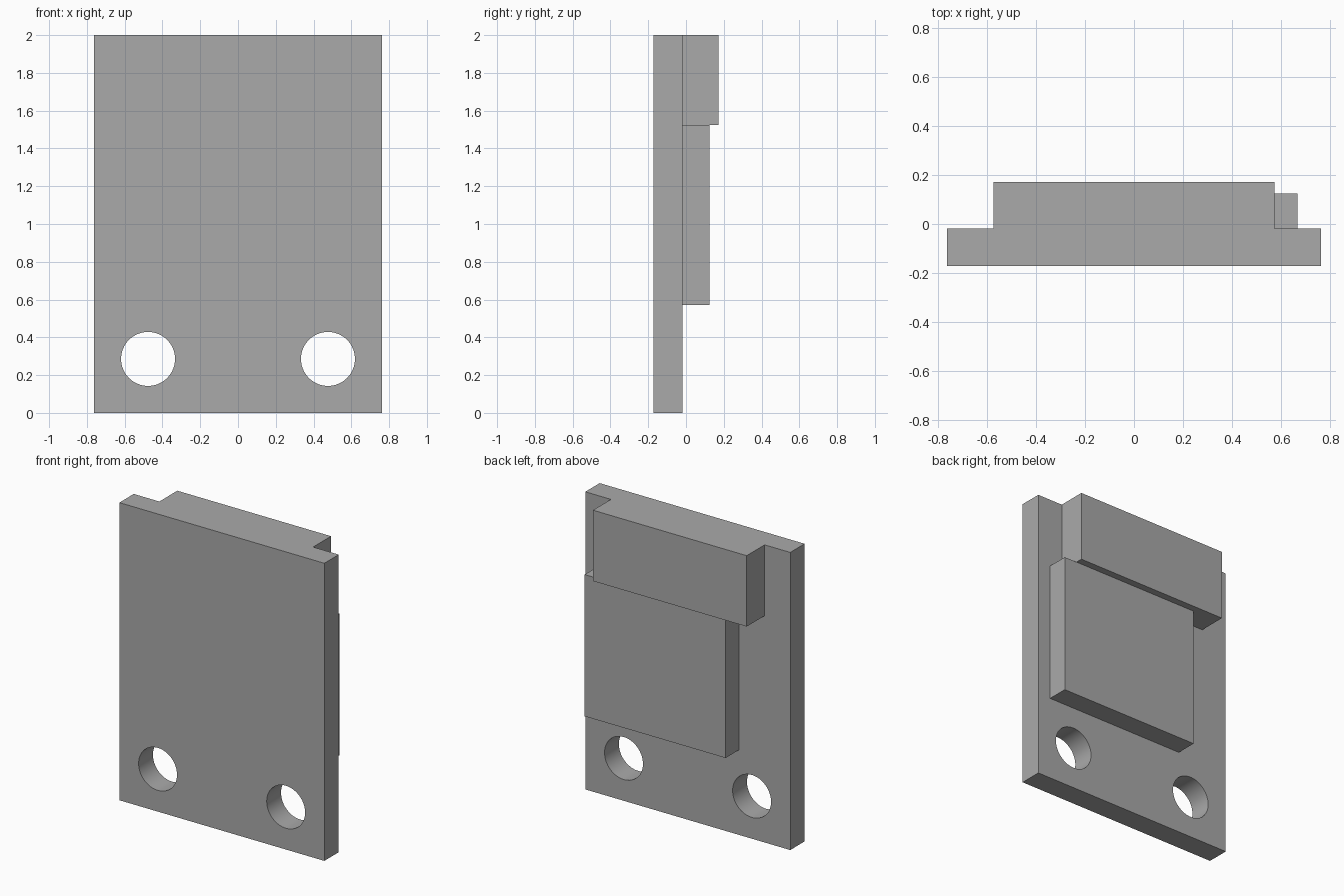
import bpy
import math
from mathutils import Vector

default_cube = bpy.data.objects.get("Cube")
if default_cube:
    bpy.data.objects.remove(default_cube, do_unlink=True)

U = 2 / 21              # design unit: the plate is 21 units tall
BACK = -0.2 * U         # back face of the plate
FRONT = -1.8 * U        # front face of the plate

grey = bpy.data.materials.new("plain_grey")
grey.use_nodes = True
colour = (0.4, 0.4, 0.4, 1)
grey.diffuse_color = colour
grey.node_tree.nodes["Principled BSDF"].inputs["Base Color"].default_value = colour


def box(name, low, high):
    """Box spanning two opposite corners."""
    low, high = Vector(low), Vector(high)
    bpy.ops.mesh.primitive_cube_add(size=1, location=(low + high) / 2)
    part = bpy.context.object
    part.name = name
    part.scale = high - low
    bpy.ops.object.transform_apply(location=False, rotation=False, scale=True)
    part.data.materials.append(grey)
    return part


# Flat mounting plate
plate = box("mounting_plate", (-8 * U, FRONT, 0), (8 * U, BACK, 21 * U))

# Two round holes through the lower corners
for side in (-1, 1):
    bpy.ops.mesh.primitive_cylinder_add(
        vertices=64, radius=1.5 * U, depth=1,
        location=(side * 5 * U, 0, 3 * U), rotation=(math.pi / 2, 0, 0))
    cutter = bpy.context.object
    cutter.data.materials.append(grey)
    cut = plate.modifiers.new("hole", "BOOLEAN")
    cut.operation = "DIFFERENCE"
    cut.solver = "EXACT"
    cut.object = cutter
    bpy.ops.object.select_all(action="DESELECT")
    plate.select_set(True)
    bpy.context.view_layer.objects.active = plate
    bpy.ops.object.modifier_apply(modifier=cut.name)
    bpy.data.objects.remove(cutter, do_unlink=True)

bpy.ops.object.shade_smooth_by_angle(angle=math.radians(30))

# Thick block along the top of the back
box("top_block", (-6 * U, BACK, 16 * U), (6 * U, 1.8 * U, 21 * U))

# Thinner off-centre pad below the block
box("back_pad", (-4 * U, BACK, 6 * U), (7 * U, 1.3 * U, 16 * U))
